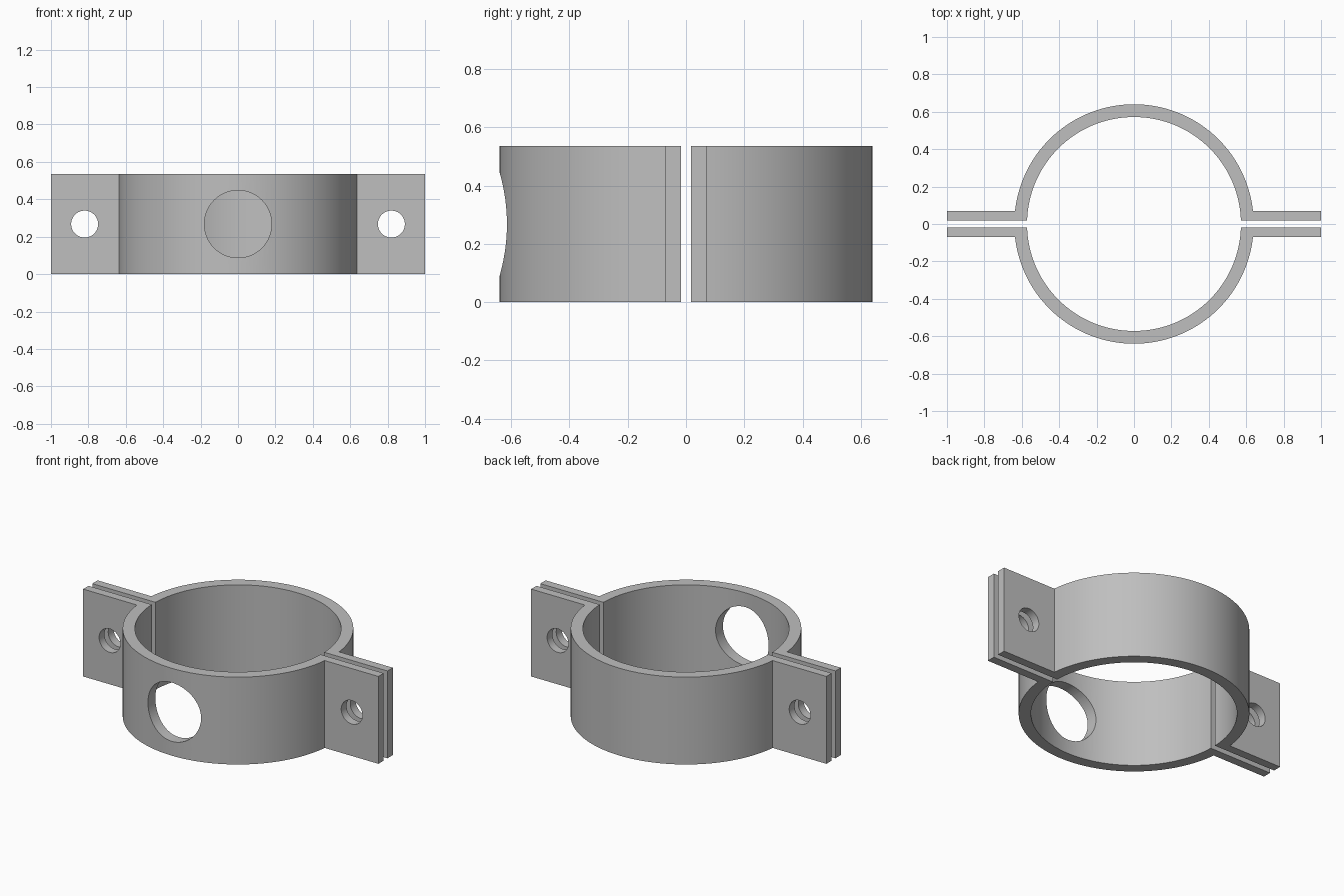
import bpy, bmesh, math
from mathutils import Matrix

OUTER, INNER, HEIGHT = 0.64, 0.572, 0.535
GAP, TAB = 0.018, 0.07          # inner and outer y of each flange
TAB_END, BOLT_X = 1.0, 0.82
BOLT_R, PORT_R = 0.072, 0.18
STEPS = 64

if "Cube" in bpy.data.objects:
    bpy.data.objects.remove(bpy.data.objects["Cube"], do_unlink=True)

steel = bpy.data.materials.new("plain_grey")
steel.use_nodes = True
grey = (0.52, 0.52, 0.52, 1)
steel.diffuse_color = grey
steel.node_tree.nodes["Principled BSDF"].inputs["Base Color"].default_value = grey


def make_object(name, bm):
    bmesh.ops.recalc_face_normals(bm, faces=bm.faces)
    mesh = bpy.data.meshes.new(name)
    bm.to_mesh(mesh)
    bm.free()
    mesh.materials.append(steel)
    obj = bpy.data.objects.new(name, mesh)
    bpy.context.collection.objects.link(obj)
    return obj


def arc(radius, y_start):
    """Half circle from +x to -x whose ends sit at height y_start."""
    a = math.asin(y_start / radius)
    angles = [a + (math.pi - 2 * a) * i / STEPS for i in range(STEPS + 1)]
    return [(radius * math.cos(t), radius * math.sin(t)) for t in angles]


def cutter(name, x, y, radius):
    """Cylinder along y used to drill a hole at mid height."""
    bm = bmesh.new()
    place = Matrix.Translation((x, y, HEIGHT / 2)) @ Matrix.Rotation(math.pi / 2, 4, "X")
    bmesh.ops.create_cone(bm, cap_ends=True, segments=64, radius1=radius,
                          radius2=radius, depth=0.6, matrix=place)
    obj = make_object(name, bm)
    obj.hide_render = True
    return obj


def clamp_half(name, side, holes):
    # Half ring with a flange at each end, extruded upwards
    outline = [(TAB_END, GAP), (TAB_END, TAB)] + arc(OUTER, TAB)
    outline += [(-TAB_END, TAB), (-TAB_END, GAP)] + arc(INNER, GAP)[::-1]
    bm = bmesh.new()
    base = bm.faces.new([bm.verts.new((x, side * y, 0)) for x, y in outline])
    top = bmesh.ops.extrude_face_region(bm, geom=[base])["geom"]
    bmesh.ops.translate(bm, vec=(0, 0, HEIGHT),
                        verts=[v for v in top if isinstance(v, bmesh.types.BMVert)])
    half = make_object(name, bm)

    # Drill the holes and keep the cut mesh
    for hole in holes:
        mod = half.modifiers.new(hole.name, "BOOLEAN")
        mod.operation, mod.solver, mod.object = "DIFFERENCE", "EXACT", hole
    bpy.context.view_layer.update()
    graph = bpy.context.evaluated_depsgraph_get()
    cut = bpy.data.meshes.new_from_object(half.evaluated_get(graph))
    half.modifiers.clear()
    half.data = cut

    bpy.ops.object.select_all(action="DESELECT")
    half.select_set(True)
    bpy.context.view_layer.objects.active = half
    bpy.ops.object.shade_smooth_by_angle(angle=math.radians(30))


bolts = [cutter("bolt_cutter_left", BOLT_X, 0, BOLT_R),
         cutter("bolt_cutter_right", -BOLT_X, 0, BOLT_R)]
port = cutter("port_cutter", 0, -OUTER, PORT_R)

clamp_half("front_clamp_half", -1, bolts + [port])
clamp_half("back_clamp_half", 1, bolts)

for helper in bolts + [port]:
    bpy.data.objects.remove(helper, do_unlink=True)
